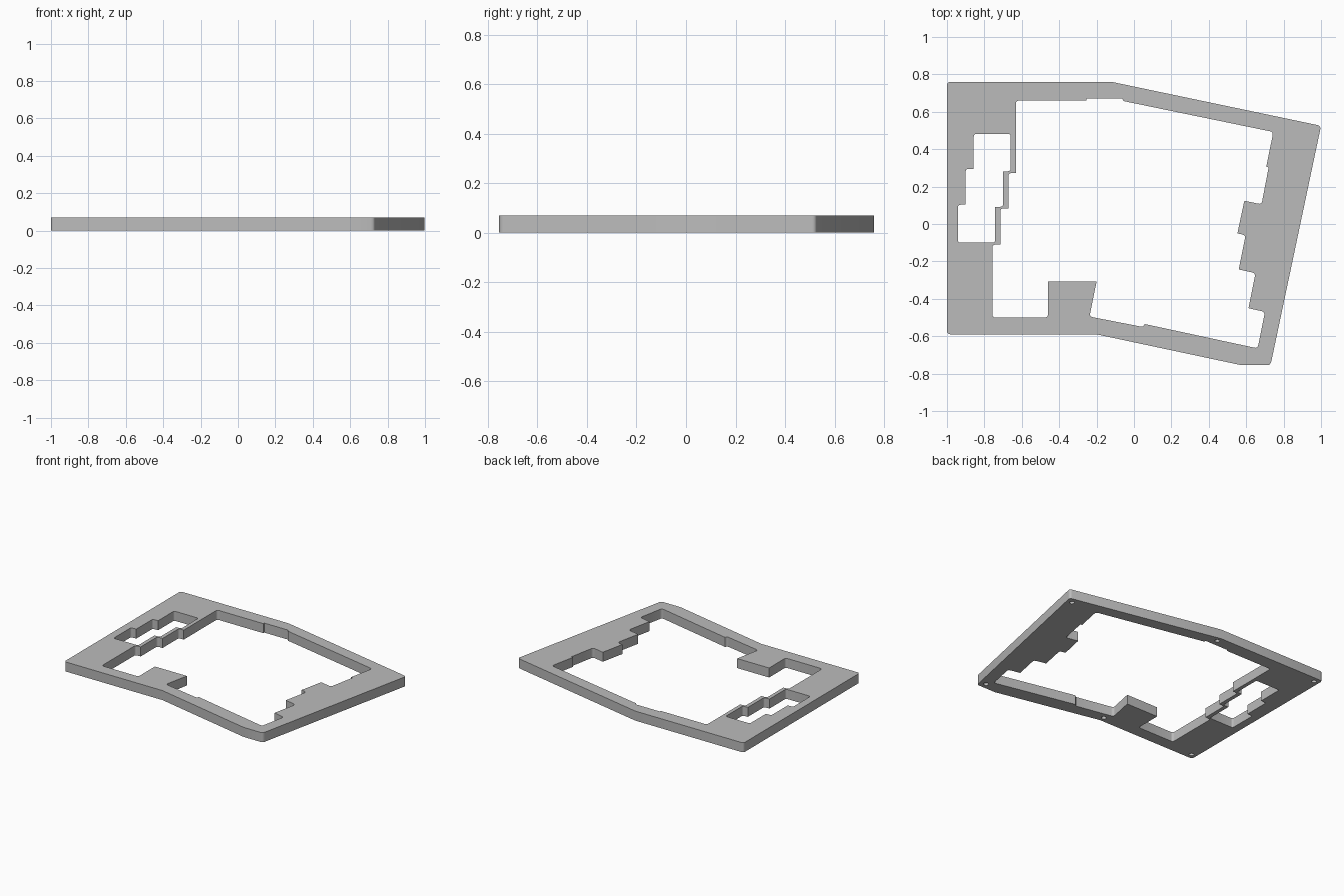
import bpy
import bmesh
from math import cos, sin, tau
from mathutils import Vector

HEIGHT = 0.07
HOLE_DEPTH = 0.05

cube = bpy.data.objects.get("Cube")
if cube:
    bpy.data.objects.remove(cube, do_unlink=True)


def rounded(points, radius, steps=4):
    """Round the convex corners of a clockwise outline; keep the others sharp."""
    pts = [Vector(p) for p in points]
    result = []
    for i, p in enumerate(pts):
        before = pts[i - 1] - p
        after = pts[(i + 1) % len(pts)] - p
        turn = before.normalized().cross(after.normalized())
        if turn < 0.5:
            result.append(p)
            continue
        r = min(radius, 0.4 * before.length, 0.4 * after.length)
        a = p + before.normalized() * r
        b = p + after.normalized() * r
        for s in range(steps + 1):
            t = s / steps
            result.append(a * (1 - t) ** 2 + p * 2 * t * (1 - t) + b * t ** 2)
    return result


def circle(center, radius, count=16):
    return [Vector(center) + radius * Vector((cos(tau * k / count), sin(tau * k / count)))
            for k in range(count)]


def add_loop(bm, points, z):
    verts = [bm.verts.new((p.x, p.y, z)) for p in points]
    edges = [bm.edges.new((v, verts[(i + 1) % len(verts)])) for i, v in enumerate(verts)]
    return verts, edges


def add_wall(bm, low, high):
    for i in range(len(low)):
        j = (i + 1) % len(low)
        bm.faces.new((low[i], low[j], high[j], high[i]))


# Outer outline of the frame, clockwise
outline = [(-1, .76), (-.12, .76), (1, .525), (.73, -.755),
           (.575, -.755), (-.2, -.59), (-1, -.59)]

# Main opening: top edge, stepped right side, front edge with tab, stepped left side
opening = [(-.632, .66), (-.255, .66), (-.255, .671), (-.064, .671), (-.055, .657),
           (.745, .492), (.707, .305), (.72, .303), (.682, .105), (.59, .124),
           (.553, -.05), (.597, -.06), (.56, -.243), (.65, -.263), (.612, -.45),
           (.7, -.47), (.661, -.665), (.058, -.535), (.045, -.55), (-.238, -.495),
           (-.2, -.308), (-.46, -.308), (-.46, -.5), (-.757, -.5), (-.757, -.11),
           (-.715, -.11), (-.715, .083), (-.672, .083), (-.672, .272), (-.632, .272)]

# Staggered window on the right side of the frame
window = [(-.857, .482), (-.66, .482), (-.66, .282), (-.7, .282), (-.7, .092),
          (-.743, .092), (-.743, -.1), (-.942, -.1), (-.942, .103), (-.9, .103),
          (-.9, .295), (-.857, .295)]

# Blind screw holes in the underside
screw_holes = [(-.96, .72), (-.12, .72), (.95, .49), (.69, -.71), (-.2, -.55), (-.96, -.55)]

bm = bmesh.new()
bottom_edges, top_edges = [], []
for points, radius in ((outline, .02), (opening, .018), (window, .015)):
    path = rounded(points, radius)
    low, low_edges = add_loop(bm, path, 0)
    high, high_edges = add_loop(bm, path, HEIGHT)
    add_wall(bm, low, high)
    bottom_edges += low_edges
    top_edges += high_edges

for center in screw_holes:
    path = circle(center, .017)
    low, low_edges = add_loop(bm, path, 0)
    high, _ = add_loop(bm, path, HOLE_DEPTH)
    add_wall(bm, low, high)
    bm.faces.new(high)
    bottom_edges += low_edges

# Flat top and underside
for edges, direction in ((top_edges, 1), (bottom_edges, -1)):
    bmesh.ops.triangle_fill(bm, use_beauty=True, edges=edges, normal=(0, 0, direction))
bmesh.ops.recalc_face_normals(bm, faces=bm.faces[:])

mesh = bpy.data.meshes.new("case_frame")
bm.to_mesh(mesh)
bm.free()

# Single grey material
grey = bpy.data.materials.new("mid grey")
grey.use_nodes = True
grey.diffuse_color = (.5, .5, .5, 1)
grey.node_tree.nodes["Principled BSDF"].inputs["Base Color"].default_value = (.5, .5, .5, 1)
mesh.materials.append(grey)

frame = bpy.data.objects.new("case_frame", mesh)
bpy.context.collection.objects.link(frame)
bpy.ops.object.select_all(action='DESELECT')
frame.select_set(True)
bpy.context.view_layer.objects.active = frame
bpy.ops.object.shade_smooth_by_angle(angle=.5)
